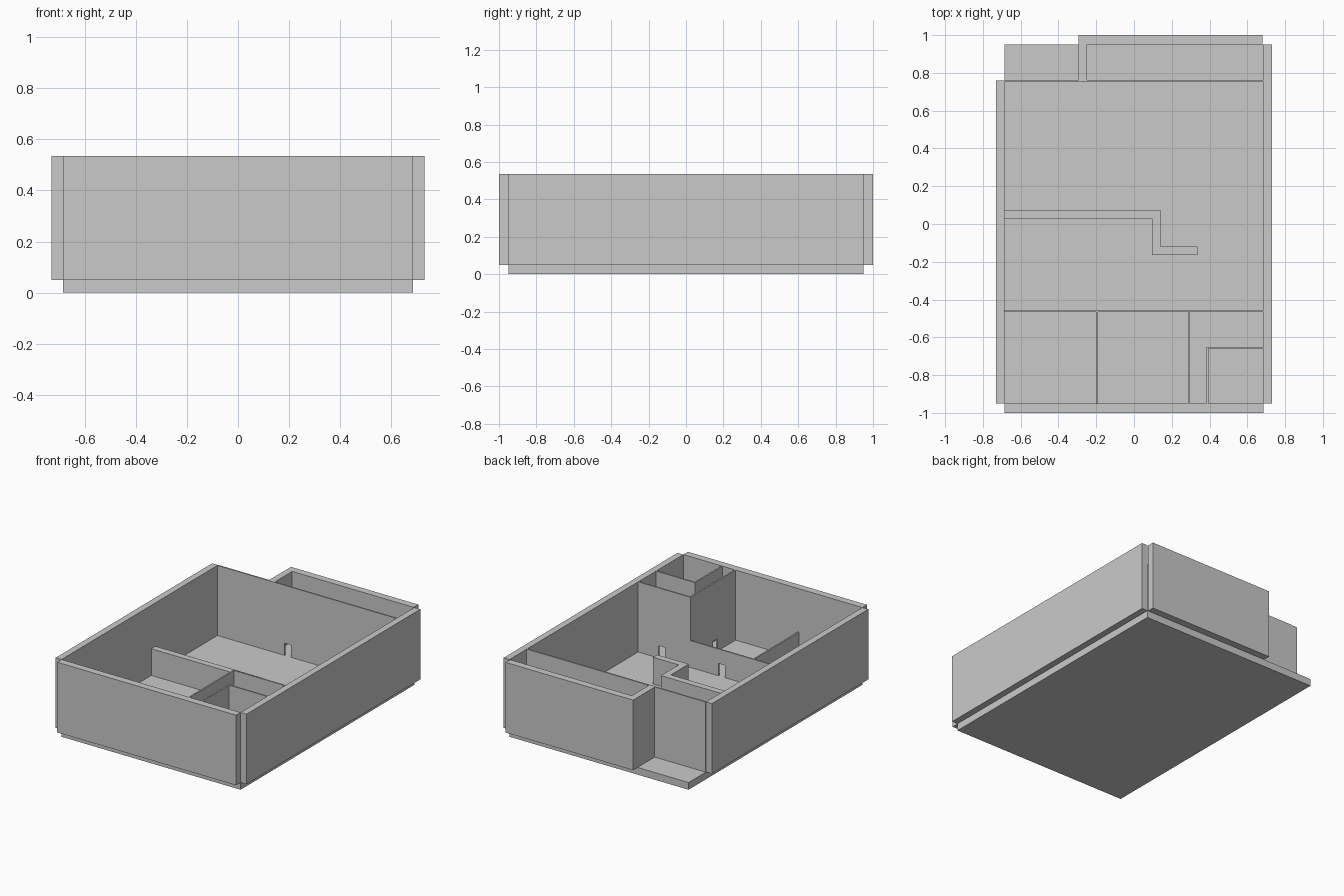
import bpy
import bmesh
from mathutils import Vector

cube = bpy.data.objects.get("Cube")
if cube:
    bpy.data.objects.remove(cube, do_unlink=True)

FLOOR, TOP, LOW, DOOR = 0.05, 0.535, 0.235, 0.135
THIN = 0.01

plaster = bpy.data.materials.new("light_grey_plaster")
plaster.use_nodes = True
grey = (0.59, 0.59, 0.59, 1)
plaster.diffuse_color = grey
plaster.node_tree.nodes["Principled BSDF"].inputs["Base Color"].default_value = grey


def prism(name, points, push):
    """Extrude a closed outline along the push vector."""
    bm = bmesh.new()
    face = bm.faces.new([bm.verts.new(p) for p in points])
    extruded = bmesh.ops.extrude_face_region(bm, geom=[face], use_keep_orig=True)
    moved = [v for v in extruded["geom"] if isinstance(v, bmesh.types.BMVert)]
    bmesh.ops.translate(bm, verts=moved, vec=Vector(push))
    bmesh.ops.recalc_face_normals(bm, faces=bm.faces)
    mesh = bpy.data.meshes.new(name)
    bm.to_mesh(mesh)
    bm.free()
    mesh.materials.append(plaster)
    obj = bpy.data.objects.new(name, mesh)
    bpy.context.collection.objects.link(obj)
    return obj


def block(name, x0, x1, y0, y1, z0=FLOOR, z1=TOP):
    return prism(name, [(x0, y0, z0), (x1, y0, z0), (x1, y1, z0), (x0, y1, z0)],
                 (0, 0, z1 - z0))


def thin_wall(name, axis, at, start, end, doors=(), tops=None):
    """Thin partition along an axis, with door notches along its foot."""
    outline = [(start, FLOOR)]
    for a, b in doors:
        outline += [(a, FLOOR), (a, DOOR), (b, DOOR), (b, FLOOR)]
    outline.append((end, FLOOR))
    outline += tops or [(end, TOP), (start, TOP)]
    if axis == "x":
        return prism(name, [(u, at, z) for u, z in outline], (0, THIN, 0))
    return prism(name, [(at, u, z) for u, z in outline], (THIN, 0, 0))


# Floor slab
block("floor_slab", -0.685, 0.685, -0.95, 0.95, 0, FLOOR)

# Outer walls, standing just outside the slab
block("front_wall", -0.685, 0.685, -1, -0.95)
block("left_wall", 0.685, 0.73, -0.95, 0.95)
block("right_wall", -0.73, -0.685, -0.95, 0.76)
block("back_wall", -0.295, 0.68, 0.95, 1)
block("porch_side_wall", -0.295, -0.25, 0.76, 0.95)

# Full-height and stepped partitions
thin_wall("back_partition", "x", 0.753, -0.685, 0.685, [(-0.17, -0.12)])
thin_wall("front_partition", "x", -0.465, -0.685, 0.685,
          [(0.02, 0.07), (0.48, 0.53)],
          [(0.685, TOP), (0.285, TOP), (0.285, LOW), (-0.685, LOW)])
thin_wall("hall_partition", "y", 0.285, -0.95, -0.465, [(-0.75, -0.7)])
thin_wall("corner_room_side", "y", 0.385, -0.95, -0.65)
thin_wall("corner_room_back", "x", -0.66, 0.395, 0.685)

# Low divider between the two front rooms
thin_wall("front_room_divider", "y", -0.2, -0.95, -0.465,
          tops=[(-0.465, LOW), (-0.95, LOW)])

# Low thick divider with a stepped plan
plan = [(-0.685, 0.03), (0.095, 0.03), (0.095, -0.165), (0.335, -0.165),
        (0.335, -0.12), (0.14, -0.12), (0.14, 0.075), (-0.685, 0.075)]
prism("stepped_divider", [(x, y, FLOOR) for x, y in plan], (0, 0, LOW - FLOOR))
